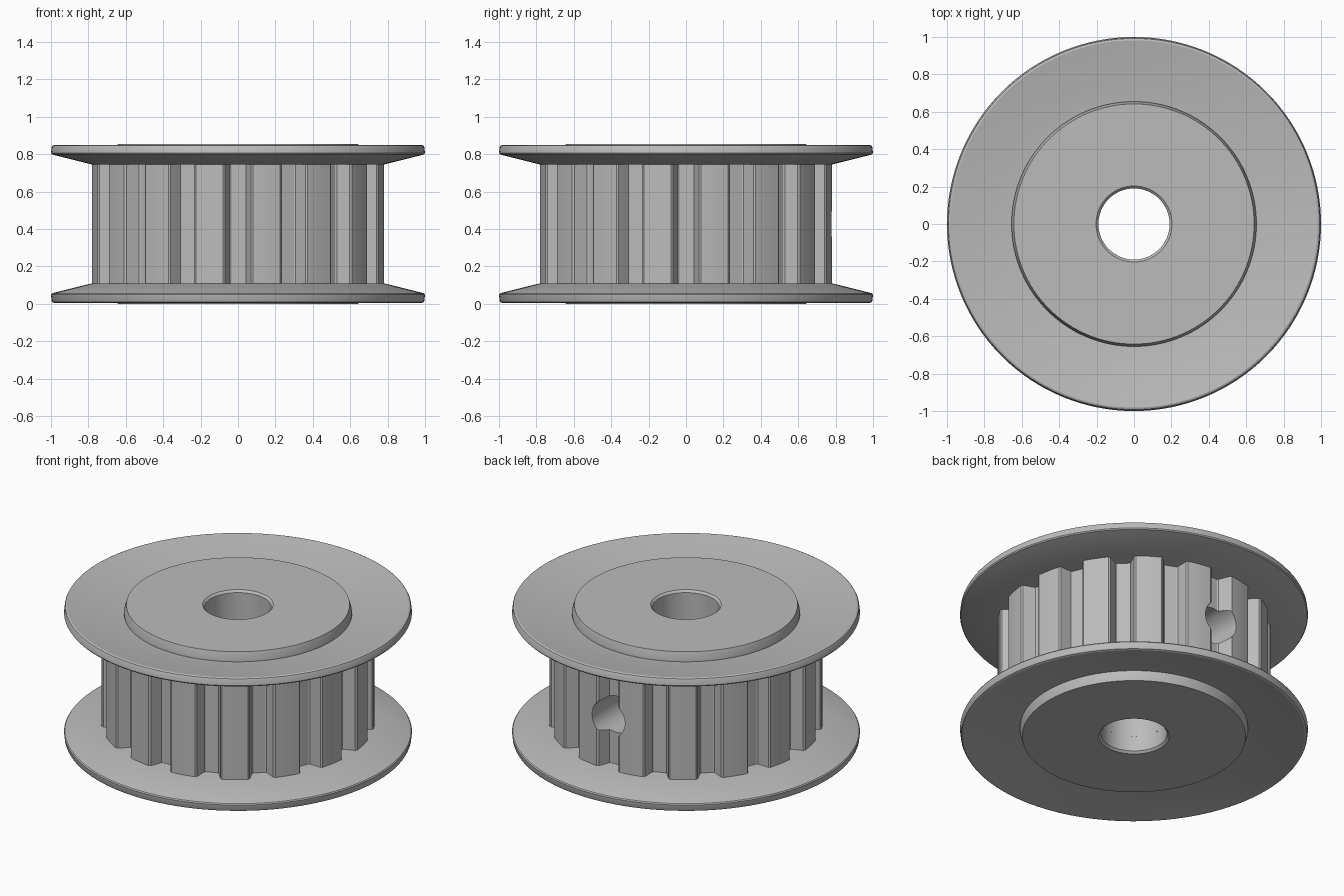
import bpy
import bmesh
import math
from mathutils import Matrix

if "Cube" in bpy.data.objects:
    bpy.data.objects.remove(bpy.data.objects["Cube"], do_unlink=True)

HEIGHT = 0.855
BORE = 0.19
TEETH = 16
FLANGE_IN = 0.745       # inner face of the upper flange

metal = bpy.data.materials.new("grey metal")
metal.use_nodes = True
GREY = (0.5, 0.5, 0.5, 1)
metal.diffuse_color = GREY
metal.node_tree.nodes["Principled BSDF"].inputs["Base Color"].default_value = GREY


def make_object(name, bm):
    bmesh.ops.recalc_face_normals(bm, faces=bm.faces)
    mesh = bpy.data.meshes.new(name)
    bm.to_mesh(mesh)
    bm.free()
    mesh.materials.append(metal)
    obj = bpy.data.objects.new(name, mesh)
    bpy.context.collection.objects.link(obj)
    return obj


def activate(obj):
    bpy.ops.object.select_all(action='DESELECT')
    obj.select_set(True)
    bpy.context.view_layer.objects.active = obj


def smooth(obj, angle=25):
    activate(obj)
    bpy.ops.object.shade_smooth_by_angle(angle=math.radians(angle))


def lathe(name, profile, steps=128):
    """Spin a closed (radius, z) profile around the z axis."""
    bm = bmesh.new()
    verts = [bm.verts.new((r, 0, z)) for r, z in profile]
    edges = [bm.edges.new((a, b)) for a, b in zip(verts, verts[1:] + verts[:1])]
    bmesh.ops.spin(bm, geom=verts + edges, cent=(0, 0, 0), axis=(0, 0, 1),
                   angle=math.tau, steps=steps, use_merge=True)
    bmesh.ops.remove_doubles(bm, verts=bm.verts, dist=0.0001)
    return make_object(name, bm)


def cut(obj, radius, depth, matrix):
    """Drill a round hole through the object."""
    bm = bmesh.new()
    bmesh.ops.create_cone(bm, cap_ends=True, segments=64, radius1=radius,
                          radius2=radius, depth=depth, matrix=matrix)
    cutter = make_object("cutter", bm)
    cutter.hide_render = True
    mod = obj.modifiers.new("hole", 'BOOLEAN')
    mod.operation = 'DIFFERENCE'
    mod.solver = 'EXACT'
    mod.object = cutter
    activate(obj)
    bpy.ops.object.modifier_apply(modifier=mod.name)
    bpy.data.objects.remove(cutter, do_unlink=True)


# Dished flange with raised, chamfered hub; mirrored for the lower end
flange = [(BORE, FLANGE_IN), (0.78, FLANGE_IN), (0.985, 0.796), (0.995, 0.799),
          (1.0, 0.806), (0.996, 0.838), (0.992, 0.846), (0.982, 0.85),
          (0.72, 0.803), (0.655, 0.797), (0.655, 0.81), (0.642, HEIGHT),
          (0.203, HEIGHT), (BORE, 0.842)]
smooth(lathe("upper_flange", flange))
smooth(lathe("lower_flange", [(r, HEIGHT - z) for r, z in flange]))

# Toothed drum: half a groove as (sideways, outward) points, then half a land
groove = [(0.034, 0.70), (0.042, 0.705), (0.064, 0.762), (0.069, 0.774), (0.08, 0.781)]
half = [(math.atan2(t, d), math.hypot(t, d)) for t, d in groove]
pitch = math.tau / TEETH
tip_angle, tip_radius = half[-1]
land = [(tip_angle + (pitch - 2 * tip_angle) * i / 4, tip_radius) for i in range(1, 4)]
tooth = [(-a, r) for a, r in reversed(half)] + half + land

bm = bmesh.new()
ring = [bm.verts.new((r * math.cos(a + k * pitch), r * math.sin(a + k * pitch),
                      HEIGHT - FLANGE_IN))
        for k in range(TEETH) for a, r in tooth]
base = bm.faces.new(ring)
top = bmesh.ops.extrude_face_region(bm, geom=[base])["geom"]
bmesh.ops.translate(bm, vec=(0, 0, 2 * FLANGE_IN - HEIGHT),
                    verts=[v for v in top if isinstance(v, bmesh.types.BMVert)])
drum = make_object("toothed_drum", bm)

# Shaft bore, then the set screw hole at the back
middle = Matrix.Translation((0, 0, HEIGHT / 2))
cut(drum, BORE, 2, middle)
cut(drum, 0.115, 1, Matrix.Translation((0, 0.5, HEIGHT / 2)) @ Matrix.Rotation(math.pi / 2, 4, 'X'))
smooth(drum, 30)
